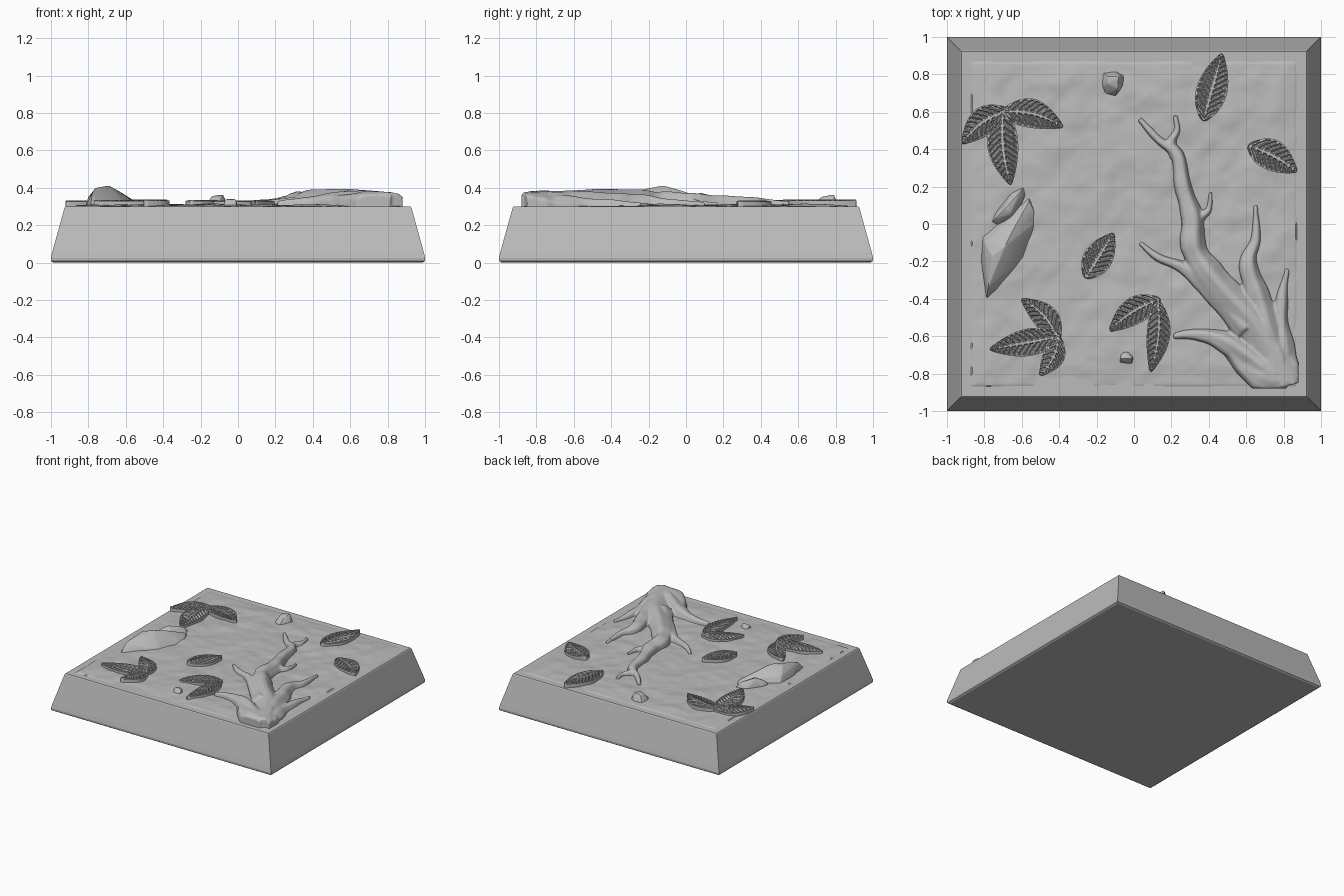
import bpy, bmesh, math
from mathutils import Vector, noise

old = bpy.data.objects.get("Cube")
if old:
    bpy.data.objects.remove(old, do_unlink=True)

stone = bpy.data.materials.new("plain grey")
stone.use_nodes = True
GREY = (0.5, 0.5, 0.5, 1)
stone.diffuse_color = GREY
stone.node_tree.nodes["Principled BSDF"].inputs["Base Color"].default_value = GREY

TOP = 0.30      # height of the plinth top
LIMIT = 0.88    # half width of the modelled ground


def finish(bm, name, angle=None):
    """Turn a bmesh into a grey object, smooth below the given angle."""
    bmesh.ops.recalc_face_normals(bm, faces=bm.faces[:])
    mesh = bpy.data.meshes.new(name)
    bm.to_mesh(mesh)
    bm.free()
    mesh.materials.append(stone)
    obj = bpy.data.objects.new(name, mesh)
    bpy.context.collection.objects.link(obj)
    if angle:
        bpy.ops.object.select_all(action='DESELECT')
        obj.select_set(True)
        bpy.context.view_layer.objects.active = obj
        bpy.ops.object.shade_smooth_by_angle(angle=math.radians(angle))
    return obj


def skin(bm, rows, closed=False):
    """Bridge neighbouring rows of vertices with quads."""
    for a, b in zip(rows, rows[1:]):
        n = len(a)
        for i in range(n if closed else n - 1):
            j = (i + 1) % n
            bm.faces.new((a[i], a[j], b[j], b[i]))


def ground_height(x, y):
    p = Vector((x, y, 0))
    bumps = 0.010 * noise.noise(p * 4) + 0.006 * noise.noise(p * 11) + 0.002 * noise.noise(p * 25)
    edge = min(1, (LIMIT - max(abs(x), abs(y))) / 0.12)
    return TOP + 0.001 + 0.007 * edge + bumps * (0.5 + 0.5 * edge)


# Plinth: square rings up a sloping profile
bm = bmesh.new()
rings = []
for half, z in ((0.985, 0), (0.998, 0.008), (1.0, 0.025), (0.993, 0.055), (0.927, 0.294), (0.922, TOP)):
    rings.append([bm.verts.new((sx * half, sy * half, z))
                  for sx, sy in ((-1, -1), (1, -1), (1, 1), (-1, 1))])
skin(bm, rings, closed=True)
bm.faces.new(rings[0])
bm.faces.new(rings[-1])
finish(bm, "plinth")

# Ground: uneven soil sheet
bm = bmesh.new()
N = 110
grid = []
for i in range(N + 1):
    y = LIMIT * (2 * i / N - 1)
    row = []
    for j in range(N + 1):
        x = LIMIT * (2 * j / N - 1)
        rim = i in (0, N) or j in (0, N)
        row.append(bm.verts.new((x, y, TOP - 0.01 if rim else ground_height(x, y))))
    grid.append(row)
skin(bm, grid)
finish(bm, "ground", 40)


# Tree roots: tapered strands fused into one body
def spline(points, t):
    """Catmull-Rom point at t from 0 to 1."""
    pts = [Vector(p) for p in points]
    pts = [2 * pts[0] - pts[1]] + pts + [2 * pts[-1] - pts[-2]]
    s = t * (len(points) - 1)
    k = min(int(s), len(points) - 2)
    f = s - k
    a, b, c, d = pts[k:k + 4]
    return 0.5 * (2 * b + (c - a) * f + (2 * a - 5 * b + 4 * c - d) * f ** 2
                  + (3 * b - a - 3 * c + d) * f ** 3)


def strand(bm, r0, r1, points, steps=44, sides=20):
    rows = []
    for i in range(steps + 1):
        t = i / steps
        p = spline(points, t)
        d = (spline(points, min(1, t + 0.02)) - spline(points, max(0, t - 0.02))).normalized()
        side = Vector((d.y, -d.x))
        knot = 1 + 0.22 * noise.noise(Vector((p.x * 9, p.y * 9, r0 * 40)))
        r = (r0 + (r1 - r0) * t ** 0.75) * knot
        tall = (0.018 + 0.072 * min(1, r / 0.08)) * (1 - 0.25 * max(0, p.x - 0.6) / 0.28)
        row = []
        for k in range(sides):
            a = math.tau * k / sides
            groove = 1 + 0.06 * math.sin(5 * a + 4 * t)
            q = p + side * r * groove * math.cos(a)
            z = TOP + tall * groove * math.sin(a)
            row.append(bm.verts.new((min(q.x, LIMIT), max(q.y, -LIMIT), max(z, TOP - 0.025))))
        rows.append(row)
    skin(bm, rows, closed=True)
    bm.faces.new(rows[0])
    bm.faces.new(rows[-1])


ROOTS = (
    (0.12, 0.014, ((0.82, -0.85), (0.66, -0.56), (0.45, -0.33), (0.32, -0.14), (0.31, 0.03),
                   (0.26, 0.2), (0.23, 0.37), (0.13, 0.45), (0.03, 0.56))),
    (0.03, 0.014, ((0.22, 0.36), (0.2, 0.44), (0.23, 0.5), (0.22, 0.58))),
    (0.035, 0.008, ((0.3, -0.02), (0.36, 0.04), (0.4, 0.08), (0.41, 0.17))),
    (0.07, 0.01, ((0.6, -0.56), (0.42, -0.38), (0.27, -0.24), (0.13, -0.18), (0.03, -0.1))),
    (0.1, 0.012, ((0.76, -0.8), (0.68, -0.45), (0.61, -0.22), (0.65, -0.08), (0.65, 0.1))),
    (0.08, 0.012, ((0.84, -0.86), (0.79, -0.6), (0.79, -0.4), (0.82, -0.24))),
    (0.1, 0.014, ((0.78, -0.84), (0.57, -0.68), (0.43, -0.61), (0.3, -0.59), (0.21, -0.6))),
    (0.1, 0.05, ((0.82, -0.84), (0.7, -0.83), (0.59, -0.76), (0.52, -0.66))),
    (0.1, 0.06, ((0.8, -0.87), (0.72, -0.6), (0.6, -0.46))),
)
bm = bmesh.new()
for r0, r1, points in ROOTS:
    strand(bm, r0, r1, points)
roots = finish(bm, "tree_roots")
remesh = roots.modifiers.new("fuse", 'REMESH')
remesh.mode = 'VOXEL'
remesh.voxel_size = 0.008
remesh.use_smooth_shade = True
relax = roots.modifiers.new("relax", 'SMOOTH')
relax.factor = 0.5
relax.iterations = 3


# Leaves: ribbed blades with a raised rim and midrib
def leaf(name, base, tip, width, bend=0.0, lift=0.0, steps=72, across=24):
    base, tip = Vector(base), Vector(tip)
    axis = tip - base
    side = Vector((-axis.y, axis.x)).normalized()
    length = axis.length
    bm = bmesh.new()
    rows = []
    for i in range(steps + 1):
        u = i / steps
        half = 0.003 + width / 2 * math.sin(math.pi * u ** 0.85) ** 0.8
        mid = base + axis * u + side * bend * math.sin(math.pi * u)
        row = []
        for k in range(across + 1):
            v = 2 * k / across - 1
            p = mid + side * half * v
            vein = math.sin(math.tau * (u * length - 0.9 * abs(v) * half) / 0.032)
            raised = abs(v) > 0.84 or abs(v) < 0.1 or vein > 0.1
            z = TOP + lift + (0.033 if raised else 0.019) - 0.006 * v * v
            row.append(bm.verts.new((p.x, p.y, z)))
        # skirt down into the soil
        for v, at in ((-1, 0), (1, len(row) + 1)):
            p = mid + side * half * v
            row.insert(at, bm.verts.new((p.x, p.y, TOP - 0.01)))
        rows.append(row)
    skin(bm, rows)
    bm.faces.new(rows[0])
    bm.faces.new(rows[-1])
    finish(bm, name, 35)


LEAVES = {
    "back_left_leaf_west": ((-0.66, 0.61), (-0.92, 0.43), 0.15, -0.03),
    "back_left_leaf_south": ((-0.70, 0.61), (-0.66, 0.21), 0.16, -0.02),
    "back_left_leaf_east": ((-0.71, 0.6), (-0.38, 0.52), 0.15, 0.03),
    "front_left_leaf_north": ((-0.4, -0.63), (-0.6, -0.4), 0.13, -0.03),
    "front_left_leaf_west": ((-0.39, -0.6), (-0.77, -0.67), 0.14, 0),
    "front_left_leaf_south": ((-0.4, -0.6), (-0.5, -0.81), 0.11, 0.02),
    "front_middle_leaf_west": ((0.14, -0.4), (-0.13, -0.57), 0.14, -0.02),
    "front_middle_leaf_south": ((0.13, -0.41), (0.09, -0.79), 0.12, 0.02),
    "back_right_leaf": ((0.37, 0.55), (0.47, 0.91), 0.16, 0),
    "right_leaf": ((0.61, 0.42), (0.87, 0.28), 0.16, 0.015),
    "centre_leaf": ((-0.26, -0.29), (-0.11, -0.05), 0.15, 0),
}
for n, (name, shape) in enumerate(LEAVES.items()):
    leaf(name, *shape, lift=0.002 * (n % 3))


# Rocks: chiselled hulls from a footprint and a few crest points
def rock(name, foot, crest):
    bm = bmesh.new()
    for x, y in foot:
        bm.verts.new((x, y, TOP - 0.01))
    for p in crest:
        bm.verts.new(p)
    hull = bmesh.ops.convex_hull(bm, input=bm.verts[:])
    loose = {v for v in hull["geom_interior"] if v.is_valid}
    bmesh.ops.delete(bm, geom=list(loose), context='VERTS')
    bmesh.ops.bevel(bm, geom=bm.edges[:], offset=0.005, segments=2, profile=0.5, affect='EDGES')
    finish(bm, name, 25)


rock("large_rock",
     ((-0.56, 0.15), (-0.51, 0.02), (-0.58, -0.18), (-0.72, -0.35), (-0.79, -0.41),
      (-0.82, -0.2), (-0.81, -0.06), (-0.7, 0.0)),
     ((-0.78, -0.34, 0.37), (-0.76, -0.17, 0.40), (-0.69, -0.12, 0.413),
      (-0.64, -0.02, 0.385), (-0.56, 0.12, 0.335), (-0.8, -0.1, 0.35)))
rock("flat_rock",
     ((-0.77, 0.0), (-0.74, 0.07), (-0.66, 0.17), (-0.58, 0.21), (-0.57, 0.15), (-0.64, 0.03), (-0.72, -0.02)),
     ((-0.74, 0.03, 0.345), (-0.69, 0.08, 0.375), (-0.61, 0.17, 0.35), (-0.66, 0.05, 0.36)))
rock("back_pebble",
     ((-0.18, 0.74), (-0.16, 0.69), (-0.1, 0.67), (-0.05, 0.74), (-0.05, 0.79), (-0.1, 0.82), (-0.17, 0.81)),
     ((-0.14, 0.75, 0.355), (-0.09, 0.72, 0.35), (-0.08, 0.79, 0.365), (-0.14, 0.79, 0.355)))
rock("front_pebble",
     ((-0.08, -0.75), (-0.01, -0.76), (0.0, -0.71), (-0.02, -0.68), (-0.07, -0.68)),
     ((-0.07, -0.72, 0.34), (-0.01, -0.72, 0.34), (-0.04, -0.69, 0.335)))
